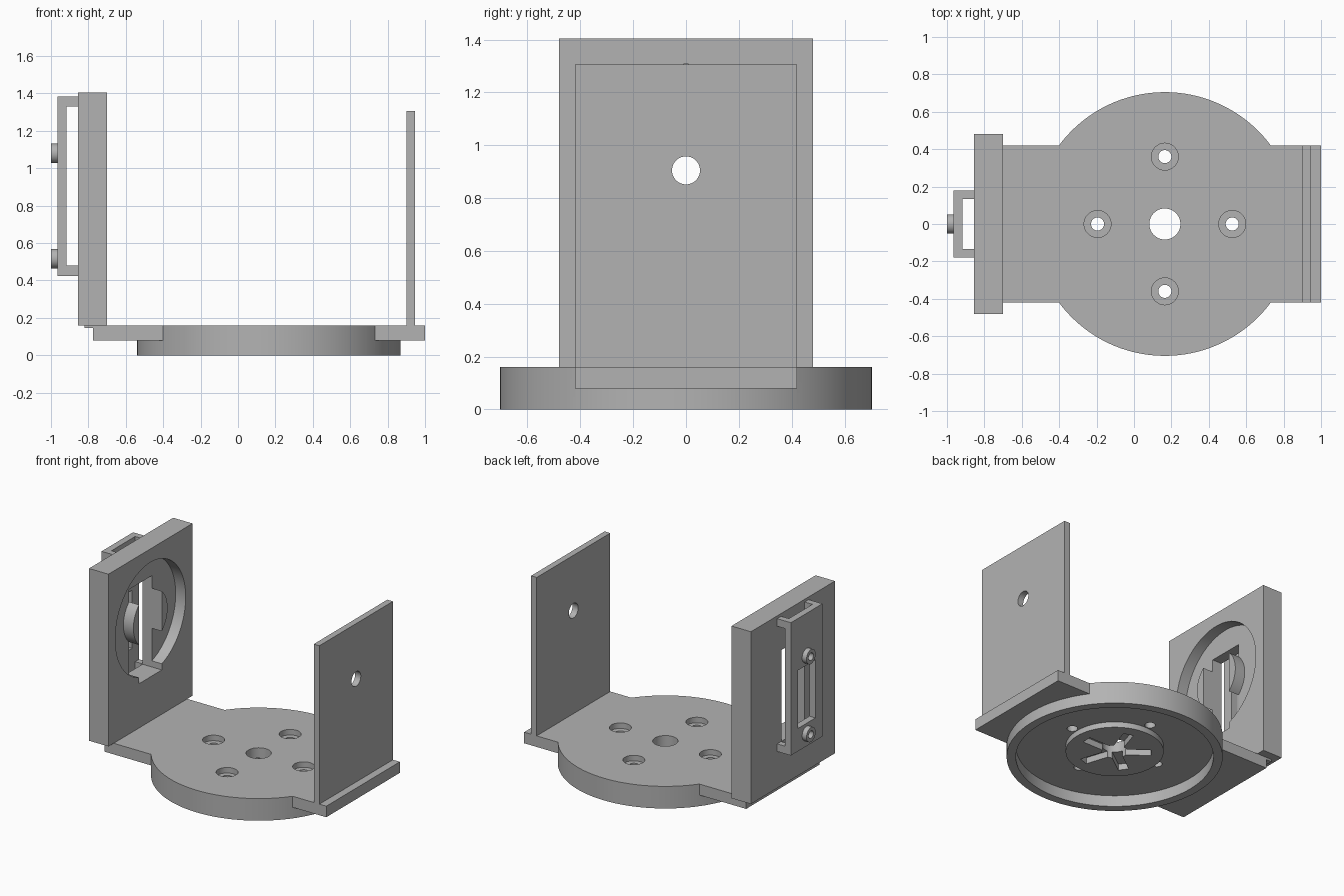
import bpy
from math import radians, pi
from mathutils import Vector

if "Cube" in bpy.data.objects:
    bpy.data.objects.remove(bpy.data.objects["Cube"], do_unlink=True)

grey = bpy.data.materials.new("plain grey")
grey.use_nodes = True
colour = (0.45, 0.45, 0.45, 1)
grey.diffuse_color = colour
grey.node_tree.nodes["Principled BSDF"].inputs["Base Color"].default_value = colour


def finish(name):
    obj = bpy.context.object
    obj.name = name
    bpy.ops.object.transform_apply(location=True, rotation=True, scale=True)
    obj.data.materials.append(grey)
    return obj


def box(name, x, y, z):
    """Box from (low, high) pairs."""
    low, high = Vector((x[0], y[0], z[0])), Vector((x[1], y[1], z[1]))
    bpy.ops.mesh.primitive_cube_add(size=1, location=(low + high) / 2)
    bpy.context.object.scale = high - low
    return finish(name)


def disc(name, x, y, r, z, sides=96):
    """Upright cylinder."""
    bpy.ops.mesh.primitive_cylinder_add(vertices=sides, radius=r, depth=z[1] - z[0],
                                        location=(x, y, sum(z) / 2))
    return finish(name)


def pin(name, x, z, r, sides=64):
    """Cylinder lying along x."""
    bpy.ops.mesh.primitive_cylinder_add(vertices=sides, radius=r, depth=x[1] - x[0],
                                        location=(sum(x) / 2, 0, z), rotation=(0, pi / 2, 0))
    return finish(name)


def combine(obj, others, operation="DIFFERENCE"):
    for other in others:
        mod = obj.modifiers.new("shape", "BOOLEAN")
        mod.operation = operation
        mod.solver = "EXACT"
        mod.object = other
        bpy.context.view_layer.objects.active = obj
        bpy.ops.object.modifier_apply(modifier=mod.name)
        bpy.data.objects.remove(other, do_unlink=True)


def smooth(obj):
    bpy.ops.object.select_all(action="DESELECT")
    obj.select_set(True)
    bpy.context.view_layer.objects.active = obj
    bpy.ops.object.shade_smooth_by_angle(angle=radians(30))


# Round base with side arms, hollow underneath
CX = 0.165
base = disc("base", CX, 0, 0.705, (0, 0.16), 128)
combine(base, [disc("hollow", CX, 0, 0.645, (-0.1, 0.08), 128)])
arms = box("arms", (-0.775, 1.0), (-0.42, 0.42), (0.08, 0.16))
combine(base, [arms, disc("horn_seat", CX, 0, 0.32, (0.04, 0.1))], "UNION")

# Horn pocket with five arms, and centre hole
cuts = [disc("centre_hole", CX, 0, 0.083, (-0.1, 0.3), 48)]
for i in range(5):
    slot = box("horn_slot", (0.05, 0.24), (-0.035, 0.035), (0, 0.085))
    slot.rotation_euler.z = i * 2 * pi / 5
    slot.location.x = CX
    cuts.append(slot)

# Four counterbored screw holes
for dx, dy in ((1, 0), (-1, 0), (0, 1), (0, -1)):
    x, y = CX + 0.36 * dx, 0.36 * dy
    cuts.append(disc("screw_hole", x, y, 0.035, (-0.1, 0.3), 32))
    cuts.append(disc("counterbore", x, y, 0.072, (0.12, 0.3), 48))
combine(base, cuts)
smooth(base)

# Thin pivot plate
pivot = box("pivot_plate", (0.9, 0.945), (-0.42, 0.42), (0.16, 1.305))
combine(pivot, [pin("pivot_hole", (0.8, 1.1), 0.905, 0.053, 48)])
smooth(pivot)

# Thick motor plate: round recess, raised hub, rectangular motor slot
motor = box("motor_plate", (-0.855, -0.7), (-0.48, 0.48), (0.16, 1.405))
combine(motor, [pin("recess", (-0.78, -0.6), 0.905, 0.402, 96)])
combine(motor, [pin("hub", (-0.8, -0.7), 0.905, 0.195)], "UNION")
combine(motor, [box("motor_slot", (-1, -0.6), (-0.13, 0.13), (0.48, 1.14))])
smooth(motor)
box("plate_foot", (-0.82, -0.775), (-0.42, 0.42), (0.145, 0.16))

# Rear bracket: windowed plate on four corner legs, with two screw bosses
bracket = box("bracket", (-0.965, -0.855), (-0.18, 0.18), (0.425, 1.385))
combine(bracket, [
    box("side_gap", (-0.917, -0.8), (-0.5, 0.5), (0.48, 1.33)),
    box("top_gap", (-0.917, -0.8), (-0.135, 0.135), (0.3, 1.5)),
    box("window", (-1.1, -0.9), (-0.1, 0.1), (0.59, 1.01)),
])
for z in (0.517, 1.08):
    combine(bracket, [pin("boss", (-1.0, -0.95), z, 0.052, 48)], "UNION")
    combine(bracket, [pin("boss_hole", (-1.1, -0.9), z, 0.027, 32)])
smooth(bracket)
